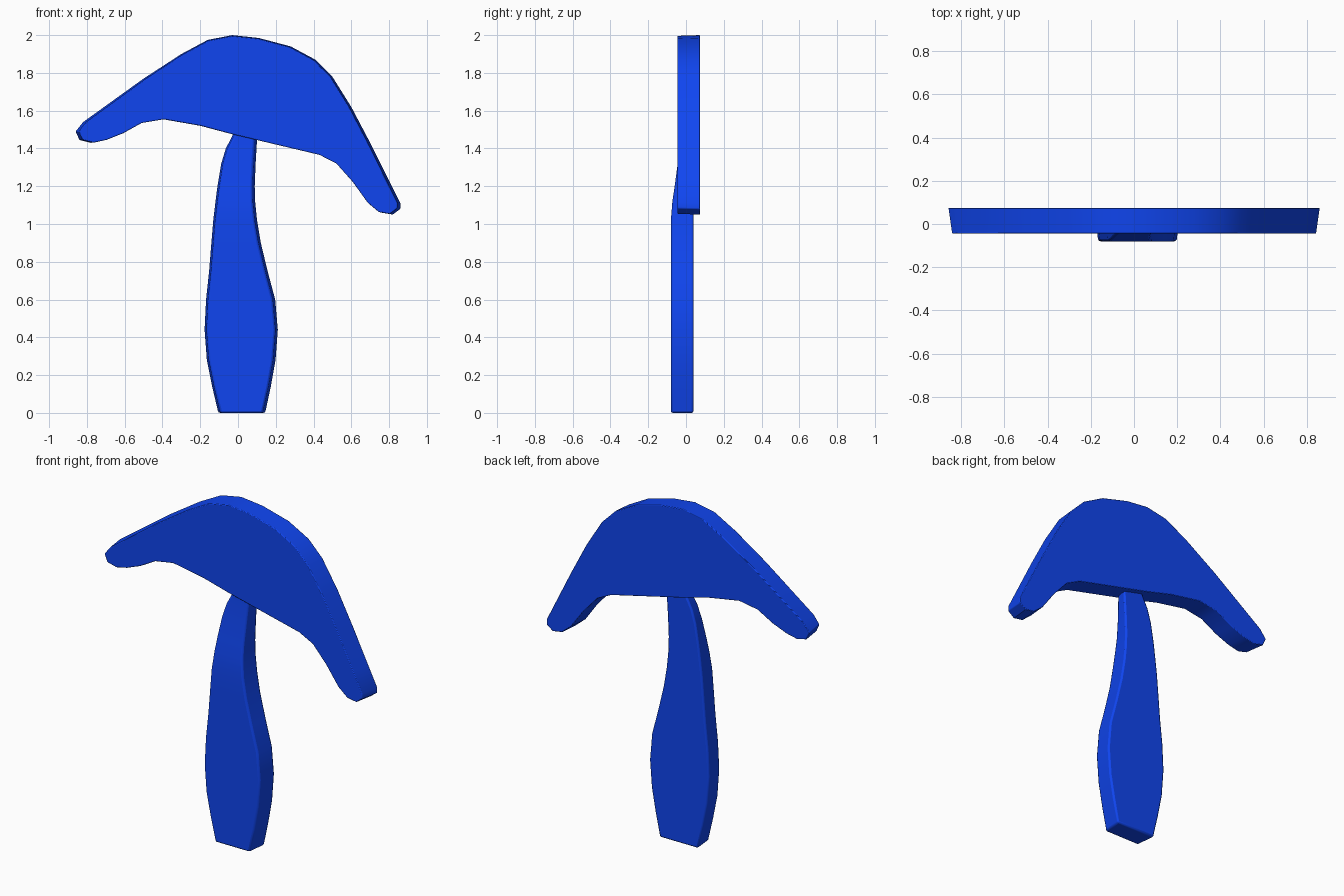
import bpy, bmesh, math

if "Cube" in bpy.data.objects:
    bpy.data.objects.remove(bpy.data.objects["Cube"])

blue = bpy.data.materials.new("blue")
blue.diffuse_color = (0.005, 0.06, 0.87, 1)
blue.use_nodes = True
blue.node_tree.nodes["Principled BSDF"].inputs["Base Color"].default_value = blue.diffuse_color


def finish(name, bm, bevel):
    """Turn a bmesh into a softly bevelled, smooth-shaded object."""
    bmesh.ops.recalc_face_normals(bm, faces=bm.faces)
    mesh = bpy.data.meshes.new(name)
    bm.to_mesh(mesh)
    bm.free()
    obj = bpy.data.objects.new(name, mesh)
    bpy.context.collection.objects.link(obj)
    mesh.materials.append(blue)
    mod = obj.modifiers.new("soft_edges", 'BEVEL')
    mod.width, mod.segments = bevel, 2
    mod.limit_method, mod.angle_limit = 'ANGLE', math.radians(50)
    bpy.ops.object.select_all(action='DESELECT')
    obj.select_set(True)
    bpy.context.view_layer.objects.active = obj
    bpy.ops.object.shade_smooth_by_angle(angle=math.radians(35))
    return obj


# Tilted cap: flat outline, slightly smaller on the front face
outline = [(-.86, 1.49), (-.82, 1.54), (-.5, 1.77), (-.3, 1.9), (-.16, 1.975),
           (-.03, 2), (.11, 1.985), (.28, 1.94), (.41, 1.87), (.5, 1.78),
           (.6, 1.62), (.7, 1.43), (.8, 1.23), (.86, 1.11), (.86, 1.08),
           (.82, 1.05), (.76, 1.06), (.7, 1.11), (.62, 1.22), (.53, 1.32),
           (.44, 1.365), (-.03, 1.475), (-.2, 1.52), (-.4, 1.555),
           (-.52, 1.535), (-.62, 1.48), (-.71, 1.445), (-.78, 1.43), (-.84, 1.445)]
bm = bmesh.new()
back = [bm.verts.new((x, .075, z)) for x, z in outline]
front = [bm.verts.new((x * .98, -.045, z - .008 * (z - 1.5))) for x, z in outline]
bm.faces.new(back)
bm.faces.new(front)
n = len(outline)
for i in range(n):
    j = (i + 1) % n
    bm.faces.new((back[i], back[j], front[j], front[i]))
finish("cap", bm, .004)

# Bulging stem: rows of (height, left x, right x, front y)
rows = [(0, -.105, .145, -.08), (.14, -.138, .175, -.08), (.28, -.166, .2, -.08),
        (.44, -.178, .212, -.08), (.6, -.17, .198, -.08), (.75, -.154, .158, -.08),
        (.9, -.142, .122, -.08), (1.02, -.132, .102, -.08), (1.12, -.12, .092, -.072),
        (1.2, -.11, .09, -.06), (1.32, -.09, .095, -.044), (1.4, -.066, .1, -.036),
        (1.47, -.03, .104, -.03), (1.52, 0, .106, -.027)]
bm = bmesh.new()
rings = []
for z, left, right, front_y in rows:
    rings.append([bm.verts.new(p) for p in (
        (left + .012, front_y, z), (right - .015, front_y, z),
        (right, .04, z), (left, .04, z))])
bm.faces.new(rings[0])
bm.faces.new(rings[-1])
for a, b in zip(rings, rings[1:]):
    for i in range(4):
        j = (i + 1) % 4
        bm.faces.new((a[i], a[j], b[j], b[i]))
finish("stem", bm, .01)
